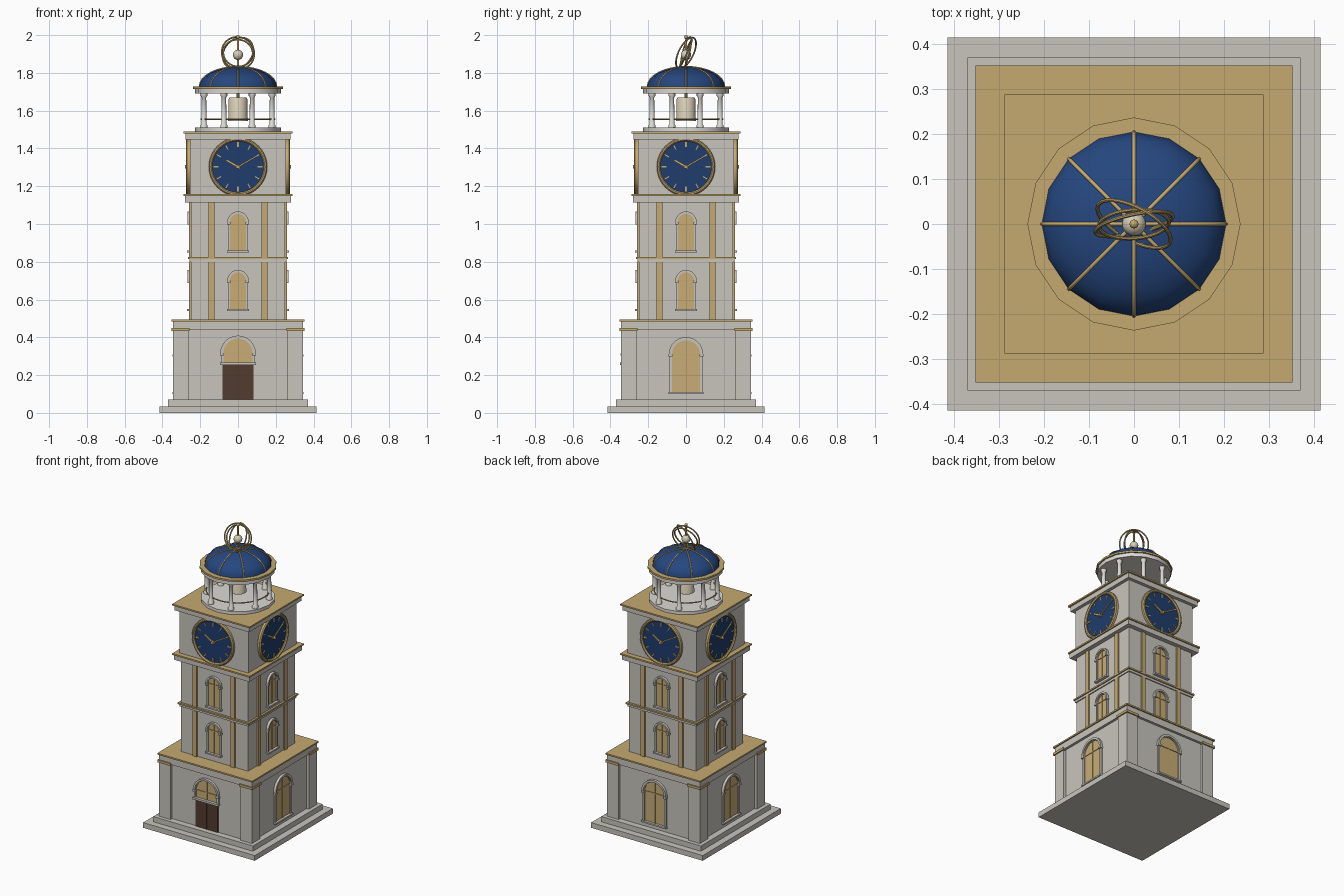
import bpy, bmesh, math
from math import sin, cos, pi, radians
from mathutils import Matrix, Vector

cube = bpy.data.objects.get("Cube")
if cube:
    bpy.data.objects.remove(cube)


def material(name, r, g, b):
    m = bpy.data.materials.new(name)
    m.use_nodes = True
    m.diffuse_color = (r, g, b, 1)
    m.node_tree.nodes["Principled BSDF"].inputs["Base Color"].default_value = (r, g, b, 1)
    return m


STONE = material("pale stone", .58, .56, .51)
MARBLE = material("white marble", .72, .70, .66)
GOLD = material("gold trim", .56, .40, .16)
GLASS = material("amber glass", .58, .42, .18)
BLUE = material("dome blue", .018, .062, .21)
DIAL = material("dial blue", .014, .045, .15)
WOOD = material("dark wood", .085, .045, .03)
CREAM = material("cream", .68, .61, .46)


def finish(name, bm, mat, smooth=False, matrix=None):
    bmesh.ops.recalc_face_normals(bm, faces=bm.faces)
    mesh = bpy.data.meshes.new(name)
    bm.to_mesh(mesh)
    bm.free()
    mesh.materials.append(mat)
    if smooth:
        mesh.shade_smooth()
        mesh.set_sharp_from_angle(angle=radians(40))
    ob = bpy.data.objects.new(name, mesh)
    bpy.context.collection.objects.link(ob)
    if matrix:
        ob.matrix_world = matrix
    return ob


def box(name, x0, x1, y0, y1, z0, z1, mat, matrix=None):
    bm = bmesh.new()
    bmesh.ops.create_cube(bm, size=1)
    for v in bm.verts:
        v.co = ((x0 + x1) / 2 + v.co.x * (x1 - x0), (y0 + y1) / 2 + v.co.y * (y1 - y0),
                (z0 + z1) / 2 + v.co.z * (z1 - z0))
    return finish(name, bm, mat, matrix=matrix)


def slab(name, half, z0, z1, mat):
    return box(name, -half, half, -half, half, z0, z1, mat)


def prism(name, outline, v0, v1, mat, matrix=None, smooth=False):
    """Extrude an (x, z) outline outward from distance v0 to v1."""
    bm = bmesh.new()
    face = bm.faces.new([bm.verts.new((x, -v0, z)) for x, z in outline])
    out = bmesh.ops.extrude_face_region(bm, geom=[face])["geom"]
    bmesh.ops.translate(bm, vec=(0, v0 - v1, 0),
                        verts=[g for g in out if isinstance(g, bmesh.types.BMVert)])
    return finish(name, bm, mat, smooth, matrix)


def lathe(name, profile, mat, seg=16, smooth=True, matrix=None):
    bm = bmesh.new()
    verts = [bm.verts.new((r, 0, z)) for r, z in profile]
    edges = [bm.edges.new(p) for p in zip(verts, verts[1:])]
    bmesh.ops.spin(bm, geom=verts + edges, angle=2 * pi, steps=seg, axis=(0, 0, 1), cent=(0, 0, 0))
    bmesh.ops.remove_doubles(bm, verts=bm.verts, dist=1e-5)
    return finish(name, bm, mat, smooth, matrix)


def disc(name, r, z0, z1, mat, seg=16, matrix=None):
    return lathe(name, [(0, z0), (r, z0), (r, z1), (0, z1)], mat, seg, True, matrix)


def ball(name, r, z, mat, seg=16):
    pts = [(r * sin(pi * i / 10), z - r * cos(pi * i / 10)) for i in range(11)]
    return lathe(name, pts, mat, seg)


def torus(name, big, small, mat, matrix, seg=40):
    pts = [(big + small * cos(2 * pi * i / 8), small * sin(2 * pi * i / 8)) for i in range(9)]
    return lathe(name, pts, mat, seg, True, matrix)


def arc(r, z, n=14):
    return [(r * cos(pi * i / n), z + r * sin(pi * i / n)) for i in range(n + 1)]


def arch(r, bottom, spring):
    return [(r, bottom)] + arc(r, spring) + [(-r, bottom)]


def window(wall, r, bottom, spring, rim, m, sill=True):
    """Arched glazing with a frame, hood, imposts, bars and a sill."""
    prism("window_glass", arch(r, bottom, spring), wall - .01, wall + .003, GLASS, m)
    prism("window_frame", arch(r + rim, bottom, spring) + arch(r, bottom, spring)[::-1],
          wall - .01, wall + .01, STONE, m)
    prism("window_hood", arc(r + rim * 1.25, spring) + arc(r + rim * .25, spring)[::-1],
          wall - .01, wall + .017, STONE, m)
    for s in (-1, 1):
        x = s * (r + rim * .6)
        box("window_impost", x - rim * .8, x + rim * .8, -wall - .018, -wall, spring - .012, spring, STONE, m)
    box("window_mullion", -.003, .003, -wall - .007, -wall, bottom, spring + r, GOLD, m)
    box("window_bar", -r, r, -wall - .007, -wall, spring - .003, spring + .003, GOLD, m)
    if sill:
        w = r + rim + .004
        box("window_sill", -w, w, -wall - .02, -wall, bottom - .01, bottom, STONE, m)


def clock(wall, z, m):
    """Dial with rim, hour marks and hands, facing outward."""
    c = m @ Matrix.Translation((0, -wall, z)) @ Matrix.Rotation(pi / 2, 4, 'X')
    disc("clock_dial", .142, -.005, .008, DIAL, 40, c)
    lathe("clock_rim", [(.136, 0), (.136, .014), (.142, .02), (.149, .02), (.155, .014), (.155, 0)],
          GOLD, 40, True, c)
    for i in range(12):
        w = .004 if i % 3 == 0 else .0028
        t = c @ Matrix.Rotation(i * pi / 6, 4, 'Z')
        box("hour_mark", -w, w, .104, .13, .006, .012, GOLD, t)
    for name, length, w, ang in (("hour_hand", .072, .006, 60), ("minute_hand", .112, .004, -60)):
        t = c @ Matrix.Rotation(radians(ang), 4, 'Z')
        box(name, -w, w, -.015, length, .01, .016, GOLD, t)
    disc("clock_hub", .01, .008, .026, GOLD, 12, c)


# Stepped base and the square stages with their cornices
slab("lower_plinth", .415, 0, .035, STONE)
slab("upper_plinth", .37, .035, .07, STONE)
slab("base_wall", .328, .07, .44, STONE)
slab("base_cornice", .345, .44, .485, STONE)
slab("base_roof", .353, .485, .495, GOLD)
slab("first_storey", .25, .495, .80, STONE)
slab("first_cornice", .257, .80, .815, STONE)
slab("first_cornice_trim", .264, .815, .825, GOLD)
slab("second_storey", .25, .825, 1.115, STONE)
slab("second_cornice", .28, 1.115, 1.148, STONE)
slab("second_cornice_trim", .288, 1.148, 1.158, GOLD)
slab("clock_stage", .255, 1.158, 1.447, STONE)
slab("clock_cornice", .277, 1.447, 1.48, STONE)
slab("clock_stage_roof", .288, 1.48, 1.49, GOLD)

# Everything that repeats on the four sides
for k in range(4):
    m = Matrix.Rotation(k * pi / 2, 4, 'Z')
    box("corner_pier", .26, .345, -.345, -.26, .07, .44, STONE, m)
    box("pier_capital", .256, .353, -.353, -.256, .434, .45, GOLD, m)
    for z0, z1 in ((.495, .80), (.825, 1.115)):
        for s in (-1, 1):
            box("pilaster", s * .14 - .015, s * .14 + .015, -.26, -.245, z0, z1, GOLD, m)
    for bottom in (.55, .86):
        window(.25, .043, bottom, bottom + .15, .011, m)
    if k:
        window(.328, .074, .11, .31, .014, m)
    else:
        window(.328, .078, .265, .315, .013, m, sill=False)
        box("door", -.083, .083, -.334, -.32, .07, .253, WOOD, m)
        box("door_lintel", -.095, .095, -.35, -.32, .253, .266, STONE, m)
        box("door_seam", -.0015, .0015, -.336, -.33, .07, .253, WOOD, m)
    clock(.255, 1.303, m)

# Open lantern: floor, columns, rail and bell
disc("lantern_floor", .227, 1.49, 1.51, MARBLE)
for k in range(8):
    m = Matrix.Rotation((k + .5) * pi / 4, 4, 'Z') @ Matrix.Translation((.195, 0, 0))
    lathe("lantern_column", [(0, 1.51), (.019, 1.51), (.019, 1.522), (.014, 1.528), (.012, 1.67),
                             (.018, 1.678), (.018, 1.69), (0, 1.69)], MARBLE, 12, True, m)
torus("lantern_rail", .195, .004, GOLD, Matrix.Translation((0, 0, 1.555)), 32)
lathe("bell", [(0, 1.55), (.047, 1.55), (.053, 1.545), (.053, 1.557), (.05, 1.565), (.05, 1.66),
               (.044, 1.67), (0, 1.67)], CREAM, 24)
disc("bell_hanger", .008, 1.67, 1.69, GOLD, 8)

# Dome with ribs
disc("lantern_cornice", .228, 1.69, 1.715, MARBLE)
disc("lantern_cornice_trim", .237, 1.715, 1.727, GOLD)
lathe("dome", [(.205 * cos(pi * i / 16), 1.727 + .105 * sin(pi * i / 16)) for i in range(9)], BLUE)
for k in range(8):
    curve = bpy.data.curves.new("dome_rib", 'CURVE')
    curve.dimensions = '3D'
    curve.bevel_depth = .0045
    curve.bevel_resolution = 1
    curve.use_fill_caps = True
    line = curve.splines.new('POLY')
    line.points.add(8)
    for i, p in enumerate(line.points):
        a = pi * i / 16
        p.co = (.204 * cos(a), 0, 1.727 + .106 * sin(a), 1)
    curve.materials.append(GOLD)
    rib = bpy.data.objects.new("dome_rib", curve)
    rib.rotation_euler.z = k * pi / 4
    bpy.context.collection.objects.link(rib)

# Armillary finial
disc("finial_rod", .006, 1.825, 1.985, GOLD, 10)
ball("finial_globe", .027, 1.895, CREAM)
ball("finial_tip", .01, 1.99, GOLD, 12)
for radius, tilt, turn in ((.09, 66, -28), (.078, 66, 4), (.088, 76, 12)):
    m = (Matrix.Translation((0, 0, 1.905)) @ Matrix.Rotation(radians(turn), 4, 'Z')
         @ Matrix.Rotation(radians(tilt), 4, 'X'))
    torus("finial_ring", radius, .0045, GOLD, m)
